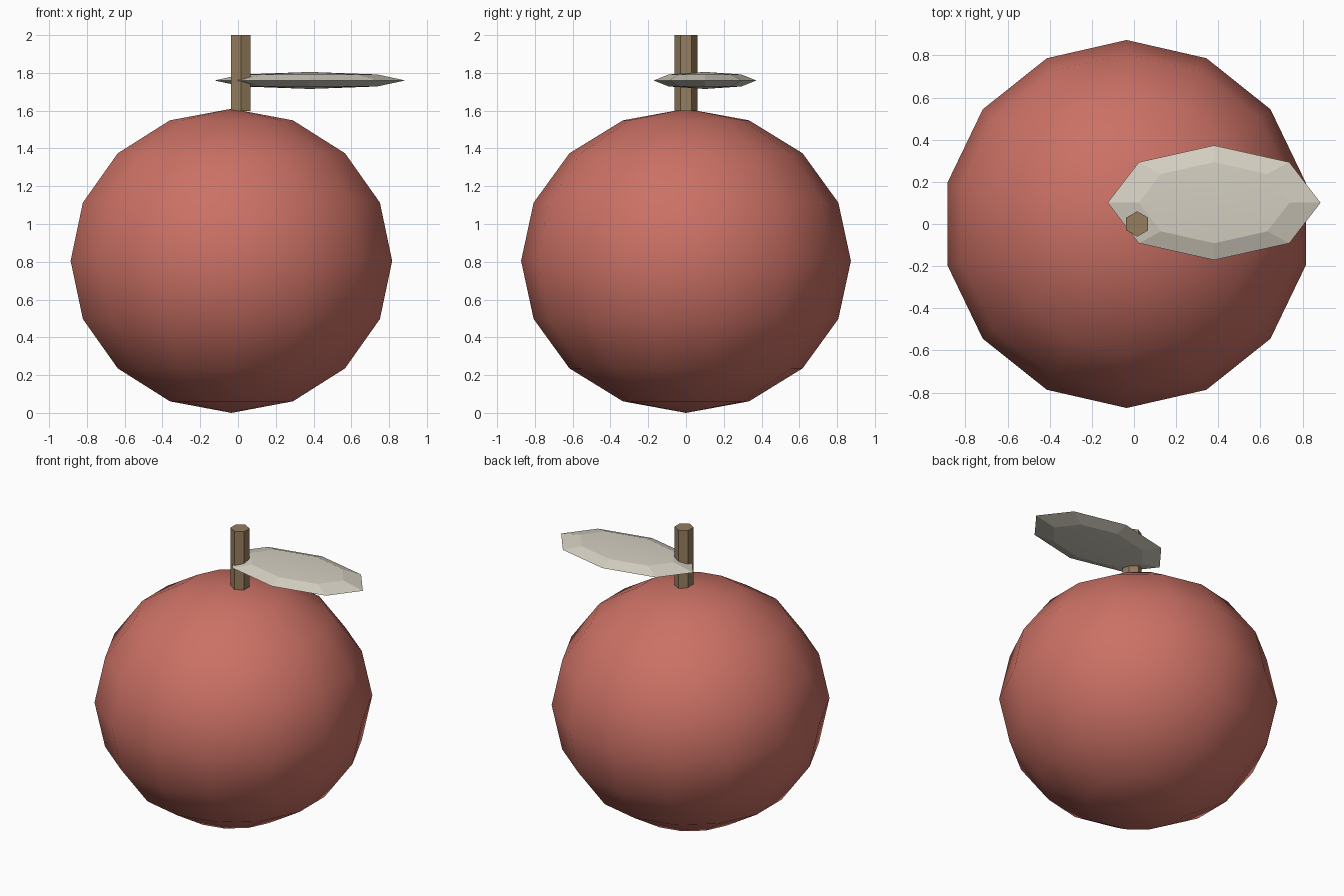
import bpy
import bmesh
from math import sin, cos, pi, radians

cube = bpy.data.objects.get("Cube")
if cube:
    bpy.data.objects.remove(cube, do_unlink=True)


def material(name, rgb):
    mat = bpy.data.materials.new(name)
    mat.use_nodes = True
    mat.diffuse_color = (*rgb, 1)
    mat.node_tree.nodes["Principled BSDF"].inputs["Base Color"].default_value = (*rgb, 1)
    return mat


def finish(name, bm, mat, angle):
    bmesh.ops.recalc_face_normals(bm, faces=bm.faces)
    mesh = bpy.data.meshes.new(name)
    bm.to_mesh(mesh)
    bm.free()
    mesh.materials.append(mat)
    obj = bpy.data.objects.new(name, mesh)
    bpy.context.collection.objects.link(obj)
    mesh.shade_smooth()
    mesh.set_sharp_from_angle(angle=radians(angle))
    return obj


def lathe(name, profile, segments, centre, scale, mat, angle=30):
    """Revolve (radius, height) points, with a corner on the y axis."""
    bm = bmesh.new()
    rings = []
    for r, z in profile:
        count = segments if r > 1e-5 else 1
        ring = []
        for i in range(count):
            a = pi / 2 + 2 * pi * i / segments
            ring.append(bm.verts.new((r * cos(a), r * sin(a), z)))
        rings.append(ring)
    for low, high in zip(rings, rings[1:]):
        for i in range(segments):
            j = i + 1
            corners = [low[i % len(low)], low[j % len(low)],
                       high[j % len(high)], high[i % len(high)]]
            bm.faces.new(list(dict.fromkeys(corners)))
    # Close open ends
    for ring in (rings[0], rings[-1]):
        if len(ring) > 1:
            bm.faces.new(ring)
    obj = finish(name, bm, mat, angle)
    for v in obj.data.vertices:
        v.co = [c * s for c, s in zip(v.co, scale)]
    obj.location = centre
    return obj


def ball_profile(rings):
    return [(sin(pi * k / rings), -cos(pi * k / rings)) for k in range(rings + 1)]


red = material("fruit red", (0.60, 0.165, 0.13))
brown = material("stem brown", (0.30, 0.205, 0.11))
cream = material("leaf cream", (0.66, 0.62, 0.53))

# Round fruit body, slightly squashed
lathe("fruit", ball_profile(8), 14, (-0.035, 0, 0.805), (0.873, 0.873, 0.805), red)

# Six-sided stem
lathe("stem", [(1, 0), (1, 1)], 6, (0.015, 0, 1.597), (0.06, 0.06, 0.403), brown)

# Flattened oval leaf
lathe("leaf", ball_profile(4), 8, (0.38, 0.101, 1.76), (0.505, 0.272, 0.045), cream)
